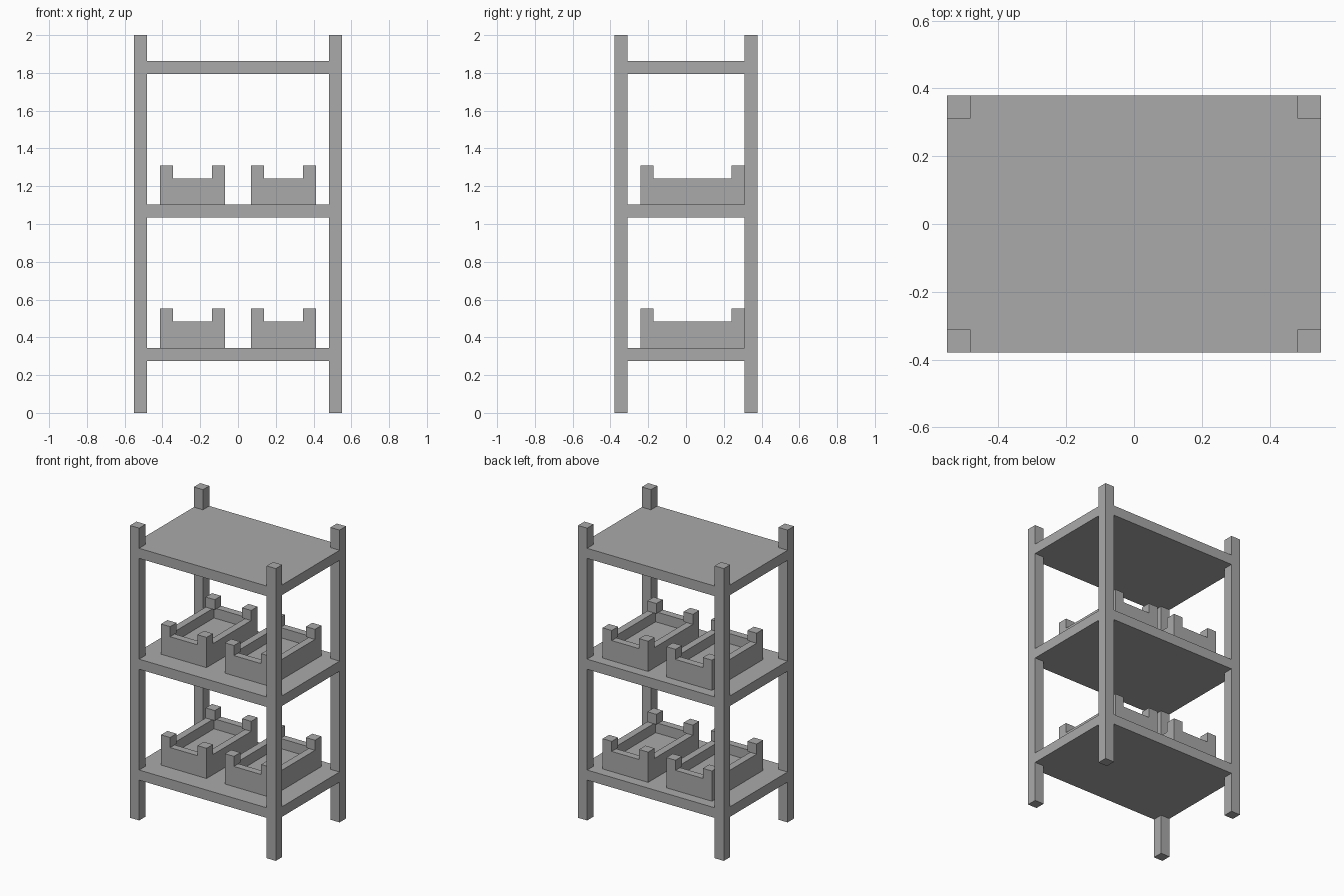
import bpy
import bmesh

cube = bpy.data.objects.get("Cube")
if cube:
    bpy.data.objects.remove(cube, do_unlink=True)

U = 2 / 29                      # timber thickness, used as the building unit
HX, HY = 8 * U, 5.5 * U         # half width and half depth of the rack

grey = bpy.data.materials.new("plain grey")
grey.use_nodes = True
grey.diffuse_color = (0.4, 0.4, 0.4, 1)
grey.node_tree.nodes["Principled BSDF"].inputs["Base Color"].default_value = (0.4, 0.4, 0.4, 1)


def finish(name, bm):
    bmesh.ops.recalc_face_normals(bm, faces=bm.faces)
    mesh = bpy.data.meshes.new(name)
    bm.to_mesh(mesh)
    bm.free()
    mesh.materials.append(grey)
    obj = bpy.data.objects.new(name, mesh)
    bpy.context.collection.objects.link(obj)
    return obj


def add_box(bm, low, high):
    verts = bmesh.ops.create_cube(bm, size=1)["verts"]
    for v in verts:
        for i in range(3):
            v.co[i] = low[i] if v.co[i] < 0 else high[i]
    return verts


def block(name, low, high):
    bm = bmesh.new()
    add_box(bm, low, high)
    return finish(name, bm)


def shelf(name, z):
    # Board outline, notched at each corner to fit around the legs
    a, b = HX - U, HY - U
    outline = [(a, -HY), (a, -b), (HX, -b), (HX, b), (a, b), (a, HY)]
    outline += [(-x, -y) for x, y in outline]
    bm = bmesh.new()
    face = bm.faces.new([bm.verts.new((x, y, z)) for x, y in outline])
    top = bmesh.ops.extrude_face_region(bm, geom=[face])["geom"]
    bmesh.ops.translate(bm, vec=(0, 0, U),
                        verts=[g for g in top if isinstance(g, bmesh.types.BMVert)])
    finish(name, bm)


def crate(name, x, z):
    # Open tray: inset the top and sink it to form the walls and floor
    w, d, y0 = 5 * U, 8 * U, -3.5 * U
    bm = bmesh.new()
    add_box(bm, (x, y0, z), (x + w, y0 + d, z + 2 * U))
    bm.normal_update()
    top = max(bm.faces, key=lambda f: f.calc_center_median().z)
    bmesh.ops.inset_region(bm, faces=[top], thickness=U)
    inner = bmesh.ops.extrude_face_region(bm, geom=[top])["geom"]
    bmesh.ops.translate(bm, vec=(0, 0, -U),
                        verts=[g for g in inner if isinstance(g, bmesh.types.BMVert)])
    if top.is_valid:
        bmesh.ops.delete(bm, geom=[top], context='FACES_ONLY')
    finish(name, bm)
    # Corner stubs standing on the rim
    for side, px in (("right", x), ("left", x + w - U)):
        for end, py in (("front", y0), ("back", y0 + d - U)):
            block(f"{name}_{end}_{side}_stub", (px, py, z + 2 * U), (px + U, py + U, z + 3 * U))


# Four full-height legs
for side, x in (("right", -HX), ("left", HX - U)):
    for end, y in (("front", -HY), ("back", HY - U)):
        block(f"{end}_{side}_leg", (x, y, 0), (x + U, y + U, 2))

# Shelves, with a pair of crates on the lower two
for level, n in (("lower", 4), ("middle", 15), ("upper", 26)):
    shelf(f"{level}_shelf", n * U)
    if level != "upper":
        crate(f"{level}_right_crate", -6 * U, (n + 1) * U)
        crate(f"{level}_left_crate", U, (n + 1) * U)
